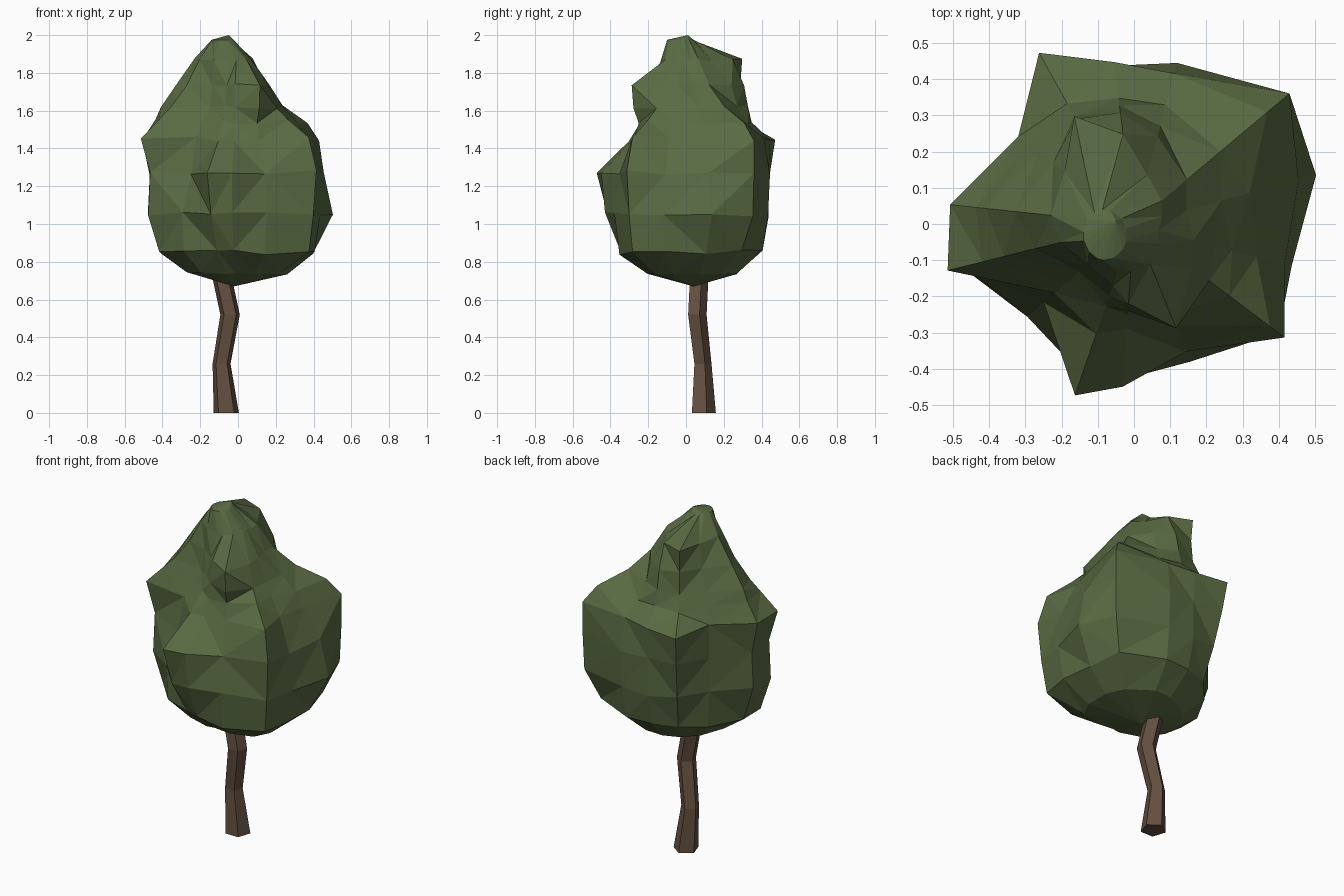
import bpy, bmesh, math, random

if "Cube" in bpy.data.objects:
    bpy.data.objects.remove(bpy.data.objects["Cube"])
random.seed(4)


def material(name, rgb):
    m = bpy.data.materials.new(name)
    m.diffuse_color = (*rgb, 1)
    m.use_nodes = True
    m.node_tree.nodes["Principled BSDF"].inputs["Base Color"].default_value = m.diffuse_color
    return m


def loft(name, rings, mat, bottom=None, top=None):
    """Skin a stack of equal-length point rings; close with a tip point or a flat cap."""
    bm = bmesh.new()
    rows = [[bm.verts.new(p) for p in ring] for ring in rings]
    n = len(rows[0])
    for a, b in zip(rows, rows[1:]):
        for i in range(n):
            j = (i + 1) % n
            bm.faces.new((a[i], a[j], b[j], b[i]))
    for row, tip in ((rows[0], bottom), (rows[-1], top)):
        if tip:
            v = bm.verts.new(tip)
            for i in range(n):
                bm.faces.new((row[i], row[(i + 1) % n], v))
        else:
            bm.faces.new(row)
    bmesh.ops.triangulate(bm, faces=[f for f in bm.faces if len(f.verts) == 4],
                          quad_method='SHORT_EDGE')
    bmesh.ops.recalc_face_normals(bm, faces=bm.faces)
    me = bpy.data.meshes.new(name)
    bm.to_mesh(me)
    bm.free()
    me.materials.append(mat)
    ob = bpy.data.objects.new(name, me)
    bpy.context.collection.objects.link(ob)


# Trunk: crooked five-sided tube (x, y, z, radius)
path = [(-.062, .088, 0, .07), (-.087, .085, .26, .05),
        (-.042, .055, .52, .054), (-.085, .065, .72, .054), (-.09, .07, .85, .05)]
loft("trunk", [[(x + r * math.cos(math.radians(18 + 72 * k)),
                 y + r * math.sin(math.radians(18 + 72 * k)), z) for k in range(5)]
               for x, y, z, r in path],
     material("bark brown", (.125, .08, .052)))

# Crown: radii (in hundredths) along the lobes and valleys, ring by ring
angles = (15, 40, 75, 97, 119, 143, 174, 194, 221, 251, 266, 292, 323, 345)
crown = {
    .74: (27, 28, 28, 27, 26, 26, 27, 28, 26, 21, 20, 22, 27, 27),
    .85: (41, 46, 42, 40, 40, 38, 41, 43, 38, 34, 35, 38, 47, 42),
    1.05: (52, 55, 45, 44, 46, 40, 48, 49, 39, 44, 43, 41, 50, 45),
    1.27: (47, 56, 46, 44, 51, 40, 47, 48, 33, 50, 45, 38, 52, 43),
    1.45: (38, 56, 43, 45, 54, 40, 51, 53, 29, 32, 29, 30, 47, 35),
    1.54: (33, 48, 34, 35, 38, 36, 44, 43, 24, 24, 25, 27, 33, 28),
    1.62: (25, 31, 28, 33, 34, 33, 41, 37, 20, 21, 24, 30, 26, 23),
    1.74: (15, 19, 25, 31, 33, 28, 33, 28, 18, 18, 22, 31, 20, 17),
    1.87: (8, 10, 14, 25, 34, 24, 23, 21, 17, 14, 13, 12, 9, 7),
}
rings = []
for z, radii in crown.items():
    s = .015 if .8 < z < 1.6 else .008
    rings.append([(r / 100 * math.cos(math.radians(a)), r / 100 * math.sin(math.radians(a)),
                   z + random.uniform(-s, s)) for a, r in zip(angles, radii)])
rings.append([(-.08 + .06 * math.cos(math.radians(a)), -.03 + .07 * math.sin(math.radians(a)),
               1.975) for a in angles])
loft("crown", rings, material("leaf green", (.1, .145, .055)),
     bottom=(-.02, .04, .67), top=(-.05, .01, 2))
